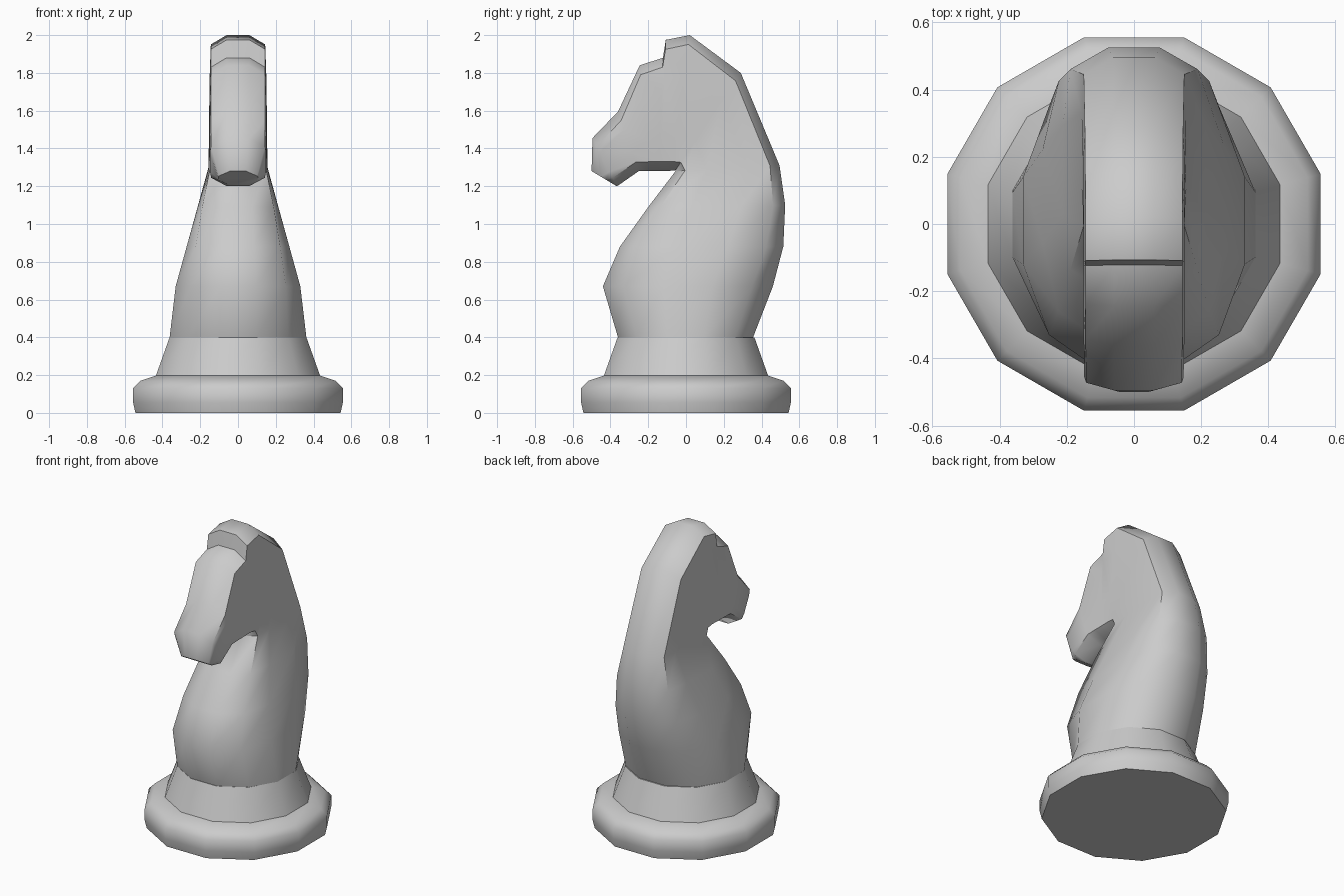
import bpy, bmesh, math
from mathutils import Vector

if "Cube" in bpy.data.objects:
    bpy.data.objects.remove(bpy.data.objects["Cube"])


def loft(name, rings, angle=50):
    """Skin a list of closed rings and cap both ends."""
    bm = bmesh.new()
    loops = [[bm.verts.new(p) for p in ring] for ring in rings]
    n = len(loops[0])
    for a, b in zip(loops, loops[1:]):
        for i in range(n):
            j = (i + 1) % n
            bm.faces.new((a[i], a[j], b[j], b[i]))
    bm.faces.new(loops[0][::-1])
    bm.faces.new(loops[-1])
    bmesh.ops.recalc_face_normals(bm, faces=bm.faces)
    mesh = bpy.data.meshes.new(name)
    bm.to_mesh(mesh)
    bm.free()
    ob = bpy.data.objects.new(name, mesh)
    bpy.context.collection.objects.link(ob)
    bpy.ops.object.select_all(action='DESELECT')
    ob.select_set(True)
    bpy.context.view_layer.objects.active = ob
    bpy.ops.object.shade_smooth_by_angle(angle=math.radians(angle))
    return ob


def circle(r, z):
    return [(r * math.cos(math.radians(15 + 30 * i)),
             r * math.sin(math.radians(15 + 30 * i)), z) for i in range(12)]


def section(front, back, w, t, d=0.05):
    """12-point section: round at t=0, chamfered rectangle at t=1."""
    a, b = Vector((0, *front)), Vector((0, *back))
    c = d / (b - a).length
    xs_round, xs_box = (0.268, 0.732, 1), (0.4, 0.96, 1)
    vs_round, vs_box = (0, 0.134, 0.366), (0, c, max(0.3, c + 0.05))
    half = []
    for i in range(3):
        x = w * (xs_round[i] * (1 - t) + xs_box[i] * t)
        v = vs_round[i] * (1 - t) + vs_box[i] * t
        half.append((x, v))
    half += [(x, 1 - v) for x, v in reversed(half)]
    pts = half + [(-x, v) for x, v in reversed(half)]
    return [a.lerp(b, v) + Vector((x, 0, 0)) for x, v in pts]


# Round foot and tapered collar
loft("base_foot", [circle(r, z) for r, z in
                   ((0.562, 0), (0.575, 0.055), (0.575, 0.13), (0.535, 0.17), (0.45, 0.197))])
loft("base_collar", [circle(0.45, 0.197), circle(0.375, 0.4)])

# Neck sections climb to the jaw, then fan round through the ears to the muzzle
sections = [
    ((-0.36, 0.40), (0.355, 0.40), 0.362, 0),
    ((-0.44, 0.67), (0.46, 0.67), 0.33, 0.15),
    ((-0.35, 0.88), (0.515, 0.88), 0.272, 0.4),
    ((-0.20, 1.09), (0.525, 1.10), 0.212, 0.7),
    ((-0.055, 1.28), (0.495, 1.31), 0.156, 1),
    ((-0.055, 1.285), (0.29, 1.80), 0.152, 1),
    ((-0.08, 1.282), (0.02, 2.00), 0.15, 1),
    ((-0.13, 1.28), (-0.107, 1.975), 0.15, 1),
    ((-0.145, 1.28), (-0.122, 1.88), 0.15, 1),
    ((-0.19, 1.28), (-0.245, 1.84), 0.15, 1),
    ((-0.25, 1.28), (-0.36, 1.595), 0.15, 1),
    ((-0.365, 1.20), (-0.495, 1.455), 0.148, 1),
    ((-0.375, 1.205), (-0.50, 1.28), 0.105, 1),
]
loft("horse_head_and_neck", [section(*s) for s in sections])
